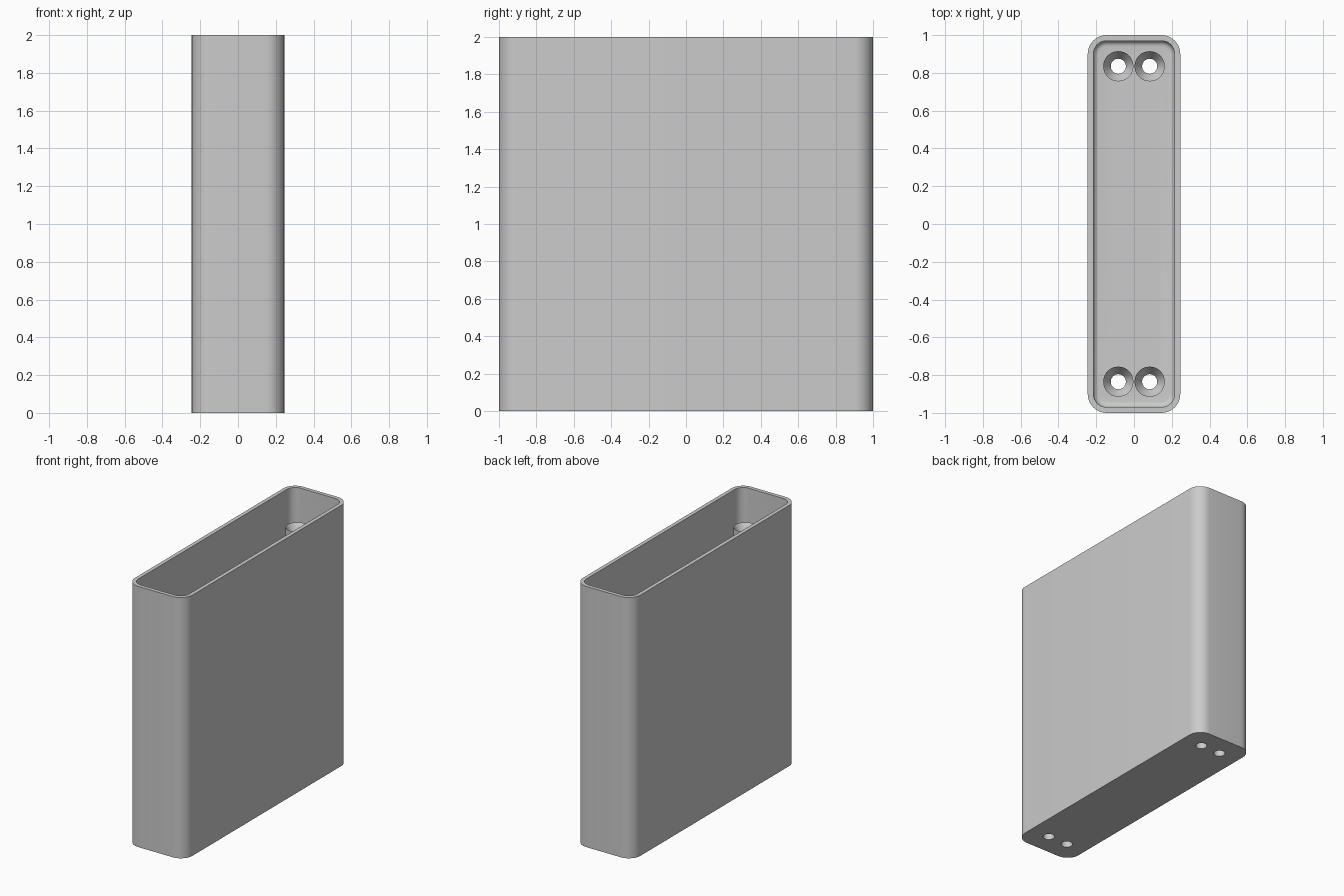
import bpy, bmesh, math

cube = bpy.data.objects.get("Cube")
if cube:
    bpy.data.objects.remove(cube, do_unlink=True)

HALF_X, HALF_Y, HEIGHT = 0.245, 1.0, 2.0
WALL, FLOOR, CORNER, FILLET = 0.03, 0.04, 0.1, 0.03
BORE, POST, POST_TOP, SINK = 0.04, 0.08, 1.77, 0.06
HOLES = [(sx * 0.083, sy * 0.835) for sx in (-1, 1) for sy in (-1, 1)]

grey = bpy.data.materials.new("plain grey")
grey.use_nodes = True
colour = (0.6, 0.6, 0.6, 1)
grey.diffuse_color = colour
grey.node_tree.nodes["Principled BSDF"].inputs["Base Color"].default_value = colour


def make_object(name, bm):
    bmesh.ops.recalc_face_normals(bm, faces=bm.faces)
    mesh = bpy.data.meshes.new(name)
    bm.to_mesh(mesh)
    bm.free()
    mesh.materials.append(grey)
    obj = bpy.data.objects.new(name, mesh)
    bpy.context.collection.objects.link(obj)
    return obj


def activate(obj):
    bpy.ops.object.select_all(action="DESELECT")
    obj.select_set(True)
    bpy.context.view_layer.objects.active = obj


def smooth(obj):
    activate(obj)
    bpy.ops.object.shade_smooth_by_angle(angle=math.radians(30))


def rounded_loop(bm, inset, z, steps=10):
    """Rounded rectangle, shrunk evenly by inset."""
    r = max(CORNER - inset, 0.01)
    cx, cy = HALF_X - inset - r, HALF_Y - inset - r
    verts = []
    for q, (sx, sy) in enumerate([(1, 1), (-1, 1), (-1, -1), (1, -1)]):
        for i in range(steps + 1):
            a = (q + i / steps) * math.pi / 2
            verts.append(bm.verts.new((sx * cx + r * math.cos(a),
                                       sy * cy + r * math.sin(a), z)))
    return verts


def bridge(bm, a, b):
    n = len(a)
    for i in range(n):
        j = (i + 1) % n
        bm.faces.new((a[i], a[j], b[j], b[i]))


# Open sleeve: outer wall, rim, inner wall, filleted floor
bm = bmesh.new()
profile = [(0, 0), (0, HEIGHT), (WALL, HEIGHT)]
for i in range(7):
    a = i / 6 * math.pi / 2
    profile.append((WALL + FILLET * (1 - math.cos(a)),
                    FLOOR + FILLET * (1 - math.sin(a))))
loops = [rounded_loop(bm, inset, z) for inset, z in profile]
for a, b in zip(loops, loops[1:]):
    bridge(bm, a, b)
bm.faces.new(loops[0])
bm.faces.new(loops[-1])
body = make_object("sleeve_body", bm)

# Screw holes through the floor
bm = bmesh.new()
for x, y in HOLES:
    made = bmesh.ops.create_cone(bm, cap_ends=True, segments=32, radius1=BORE,
                                 radius2=BORE, depth=0.3)
    bmesh.ops.translate(bm, verts=made["verts"], vec=(x, y, 0))
cutter = make_object("hole_cutter", bm)
cutter.hide_render = True
activate(body)
cut = body.modifiers.new("screw holes", "BOOLEAN")
cut.operation, cut.solver, cut.object = "DIFFERENCE", "EXACT", cutter
bpy.ops.object.modifier_apply(modifier=cut.name)
bpy.data.objects.remove(cutter, do_unlink=True)
smooth(body)

# Hollow screw posts with countersunk tops
for n, (x, y) in enumerate(HOLES):
    bm = bmesh.new()
    rings = []
    for r, z in [(POST, FLOOR), (POST, POST_TOP),
                 (BORE, POST_TOP - SINK), (BORE, FLOOR)]:
        rings.append([bm.verts.new((x + r * math.cos(k * math.tau / 32),
                                    y + r * math.sin(k * math.tau / 32), z))
                      for k in range(32)])
    for a, b in zip(rings, rings[1:]):
        bridge(bm, a, b)
    smooth(make_object(f"screw_post_{n + 1}", bm))
